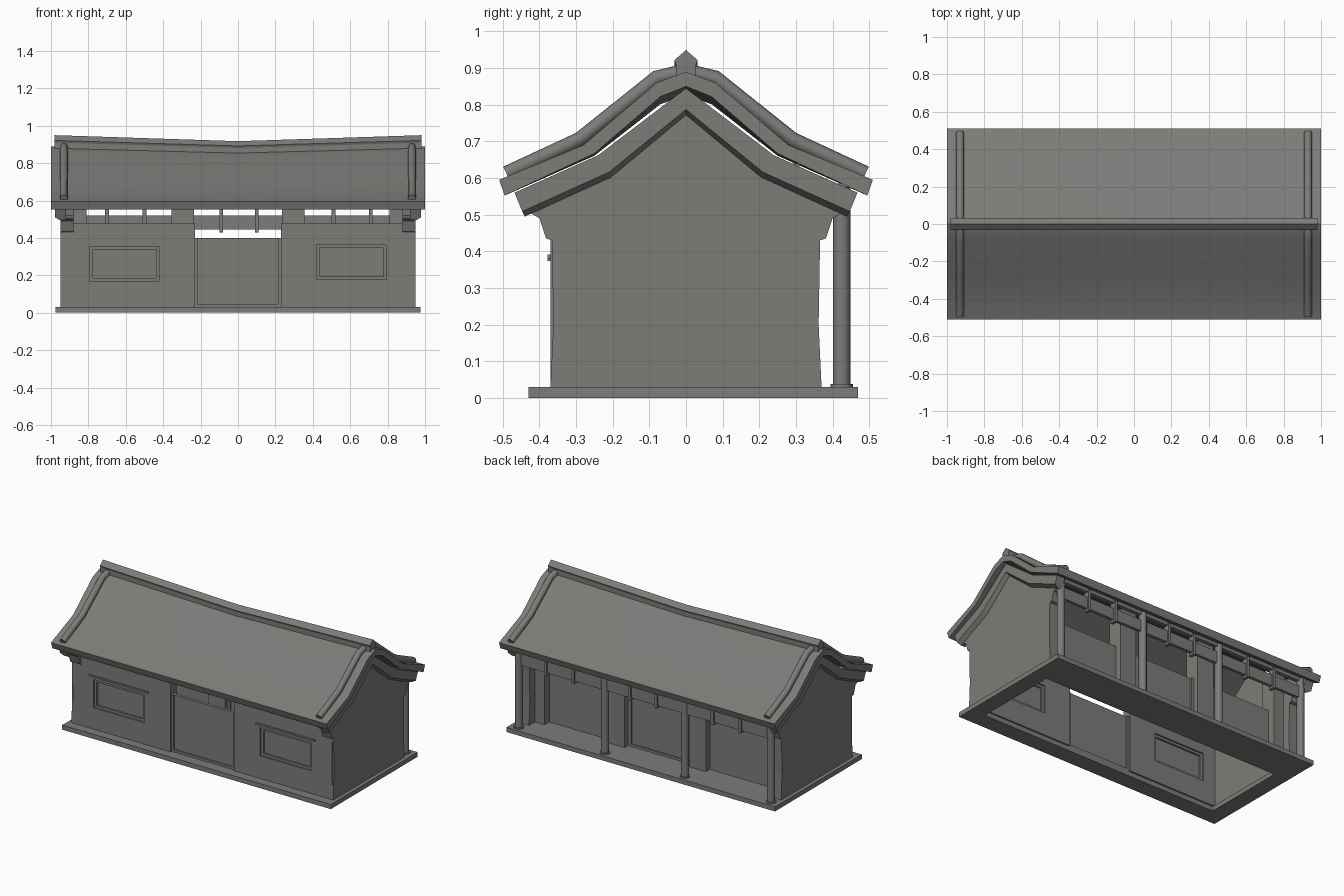
import bpy, bmesh, math

if "Cube" in bpy.data.objects:
    bpy.data.objects.remove(bpy.data.objects["Cube"])

grey = bpy.data.materials.new("stone_grey")
grey.diffuse_color = (0.20, 0.20, 0.19, 1)
grey.use_nodes = True
grey.node_tree.nodes["Principled BSDF"].inputs["Base Color"].default_value = grey.diffuse_color


def finish(name, bm):
    bmesh.ops.recalc_face_normals(bm, faces=bm.faces)
    me = bpy.data.meshes.new(name)
    bm.to_mesh(me)
    bm.free()
    ob = bpy.data.objects.new(name, me)
    bpy.context.collection.objects.link(ob)
    me.materials.append(grey)
    return ob


def smooth(ob):
    bpy.ops.object.select_all(action="DESELECT")
    ob.select_set(True)
    bpy.context.view_layer.objects.active = ob
    bpy.ops.object.shade_smooth_by_angle(angle=math.radians(35))


def box(name, x, y, z):
    bm = bmesh.new()
    bmesh.ops.create_cube(bm, size=1)
    for v in bm.verts:
        v.co = [a[0] + (c + 0.5) * (a[1] - a[0]) for c, a in zip(v.co, (x, y, z))]
    return finish(name, bm)


def sag(x, z):
    # ridge dips towards the middle, eaves stay level
    return z - 0.028 * (1 - abs(x)) * max(0, (z - 0.60) / 0.3)


def loft(name, profiles, xs, bend=False):
    # closed (y, z) profiles joined along x through the stations xs
    bm = bmesh.new()
    rings = [[bm.verts.new((x, y, sag(x, z) if bend else z)) for y, z in p] for x, p in zip(xs, profiles)]
    n = len(rings[0])
    for a, b in zip(rings, rings[1:]):
        for i in range(n):
            bm.faces.new((a[i], a[(i + 1) % n], b[(i + 1) % n], b[i]))
    bm.faces.new(rings[0])
    bm.faces.new(rings[-1])
    return finish(name, bm)


def prism(name, profile, xs, bend=False):
    return loft(name, [profile] * len(xs), xs, bend)


def both(half):
    # mirror a path that runs from the ridge (y = 0) to the eave
    return [(-y, z) for y, z in reversed(half[1:])] + half


def band(top, bottom):
    return both(top) + both(bottom)[::-1]


def cylinder(name, x, y, z0, z1, r, sides=12):
    bm = bmesh.new()
    bmesh.ops.create_cone(bm, cap_ends=True, segments=sides, radius1=r, radius2=r, depth=z1 - z0)
    bmesh.ops.translate(bm, verts=bm.verts, vec=(x, y, (z0 + z1) / 2))
    smooth(finish(name, bm))


# platform: a ring, open under the rooms
box("platform_front", (-0.975, 0.975), (-0.43, -0.32), (0, 0.03))
box("platform_porch", (-0.975, 0.975), (0.24, 0.47), (0, 0.03))
for s, side in ((-1, "left"), (1, "right")):
    box("platform_" + side, sorted((s * 0.975, s * 0.87)), (-0.32, 0.24), (0, 0.03))

# roof slab, sagging along the ridge
roof_top = [(0, 0.89), (0.08, 0.86), (0.28, 0.69), (0.51, 0.595)]
roof_low = [(0, 0.85), (0.07, 0.822), (0.25, 0.667), (0.495, 0.552)]
smooth(prism("roof", band(roof_top, roof_low), (-1, -0.5, 0, 0.5, 1), True))

# ridge bar
prism("ridge_bar", both([(0, 0.95), (0.032, 0.922), (0.027, 0.91), (0.027, 0.868)]),
      (-0.98, -0.5, 0, 0.5, 0.98), True)

# gable parts on each end
board_top = [(0, 0.845), (0.24, 0.662), (0.468, 0.56)]
board_low = [(0, 0.787), (0.21, 0.616), (0.447, 0.509)]
strip_low = [(0, 0.772), (0.205, 0.602), (0.44, 0.495)]
wall_half = [(0, 0.80), (0.21, 0.63), (0.43, 0.52), (0.425, 0.505), (0.40, 0.49),
             (0.382, 0.435), (0.366, 0.43), (0.362, 0.2), (0.37, 0.03)]
for s, side in ((-1, "left"), (1, "right")):
    prism("gable_wall_" + side, both(wall_half), (s * 0.88, s * 0.95))
    # board whose lower edge is chamfered back to the wall
    loft("gable_board_" + side, [band(board_top, strip_low)] * 2 + [band(board_top, board_low)],
         (s * 0.92, s * 0.952, s * 0.978))
    # rounded verge tile running down both slopes
    path = both([(0, 0.892), (0.08, 0.873), (0.29, 0.705), (0.49, 0.612)])
    cu = bpy.data.curves.new("verge_tile_" + side, "CURVE")
    cu.dimensions = "3D"
    cu.bevel_depth = 0.021
    cu.bevel_resolution = 2
    cu.use_fill_caps = True
    sp = cu.splines.new("POLY")
    sp.points.add(len(path) - 1)
    for p, (y, z) in zip(sp.points, path):
        p.co = (s * 0.93, y, z, 1)
    cu.materials.append(grey)
    bpy.context.collection.objects.link(bpy.data.objects.new("verge_tile_" + side, cu))

    # front wall with a window opening
    wx = sorted((s * 0.42, s * 0.79))
    wz = (0.17, 0.355) if s < 0 else (0.178, 0.363)
    wall = box("front_wall_" + side, sorted((s * 0.23, s * 0.94)), (-0.37, -0.31), (0.03, 0.48))
    cutter = box("window_cutter_" + side, wx, (-0.45, -0.2), wz)
    cutter.hide_render = True
    cutter.hide_viewport = True
    cut = wall.modifiers.new("window", "BOOLEAN")
    cut.object = cutter
    cut.operation = "DIFFERENCE"
    cut.solver = "EXACT"
    t = 0.016
    for k, (a, b) in enumerate((((wx[0], wx[0] + t), wz), ((wx[1] - t, wx[1]), wz),
                                ((wx[0] + t, wx[1] - t), (wz[0], wz[0] + t)),
                                ((wx[0] + t, wx[1] - t), (wz[1] - t, wz[1])))):
        box(f"window_frame_{side}_{k}", a, (-0.36, -0.32), b)
    box("window_pane_" + side, (wx[0] + t, wx[1] - t), (-0.348, -0.332), (wz[0] + t, wz[1] - t))
    box("window_lintel_" + side, (wx[0] - 0.03, wx[1] + 0.03), (-0.378, -0.365), (wz[1] + 0.018, wz[1] + 0.028))

    # pillars and panels of the rear wall
    box("rear_pillar_inner_" + side, sorted((s * 0.235, s * 0.355)), (0.20, 0.30), (0.03, 0.64))
    box("rear_pillar_outer_" + side, sorted((s * 0.81, s * 0.89)), (0.20, 0.31), (0.03, 0.64))
    box("rear_panel_" + side, sorted((s * 0.355, s * 0.81)), (0.235, 0.26), (0.03, 0.40))

# doors, front and rear, with sill and frame
for y, place in ((-0.34, "front"), (0.245, "rear")):
    box(place + "_door", (-0.215, 0.215), (y - 0.01, y + 0.01), (0.045, 0.40))
    box(place + "_door_sill", (-0.235, 0.235), (y - 0.02, y + 0.02), (0.03, 0.045))
    for s, side in ((-1, "left"), (1, "right")):
        box(f"{place}_door_jamb_{side}", sorted((s * 0.215, s * 0.235)), (y - 0.02, y + 0.02), (0.045, 0.40))

# porch columns on round bases
for i, x in enumerate((-0.915, -0.29, 0.29, 0.915)):
    cylinder(f"porch_column_{i}", x, 0.425, 0.03, 0.575, 0.024)
    cylinder(f"column_base_{i}", x, 0.425, 0.03, 0.038, 0.031)

# porch beam, eave purlin and the short posts between them
box("porch_beam", (-0.915, 0.915), (0.415, 0.435), (0.445, 0.52))
box("eave_purlin", (-0.93, 0.93), (0.412, 0.438), (0.555, 0.585))
for i, x in enumerate((-0.70, -0.50, -0.09, 0.10, 0.51, 0.71)):
    box(f"beam_post_{i}", (x - 0.01, x + 0.01), (0.405, 0.445), (0.43, 0.57))
